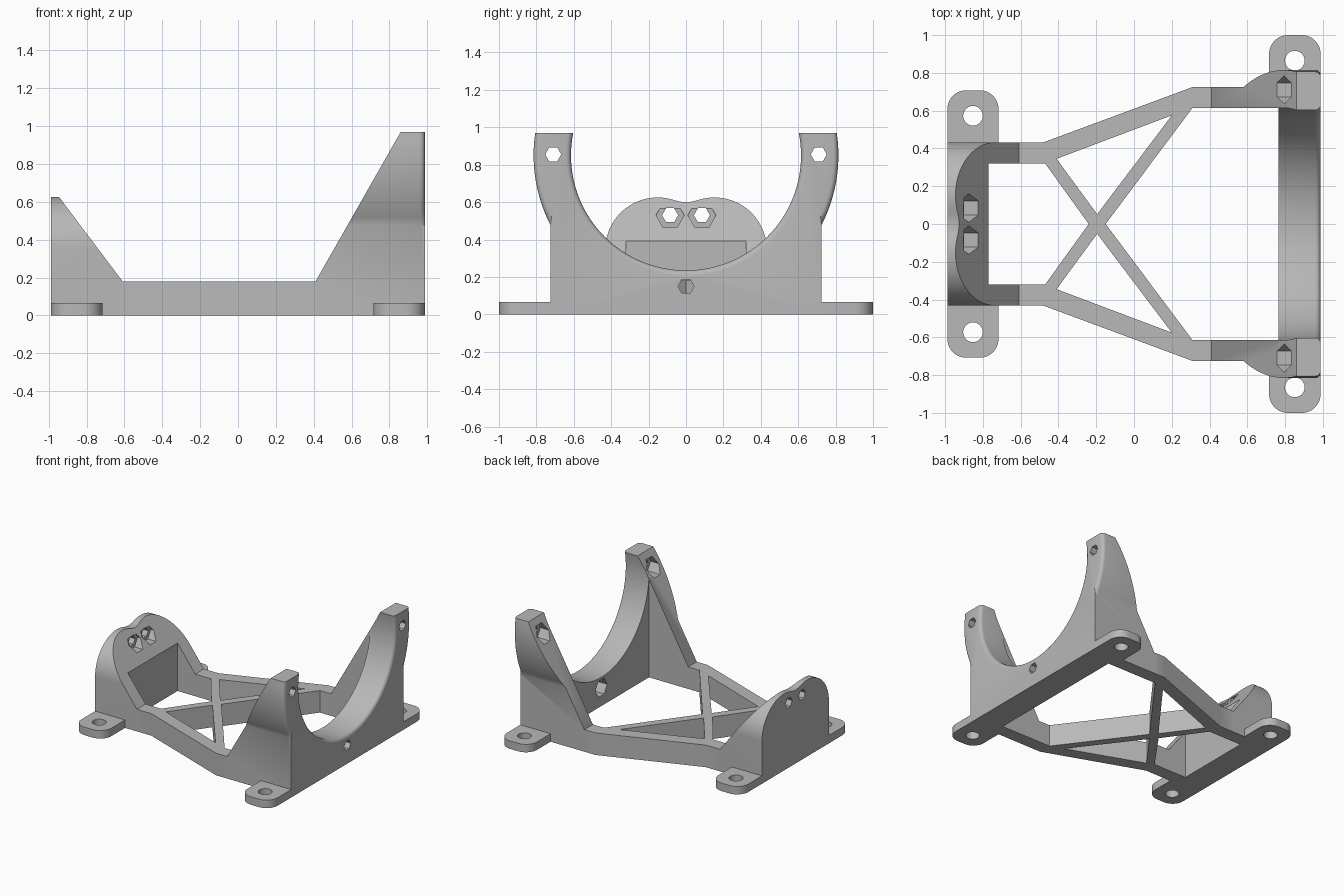
import bpy, bmesh, math

cube = bpy.data.objects.get("Cube")
if cube:
    bpy.data.objects.remove(cube, do_unlink=True)

grey = bpy.data.materials.new("plain grey")
grey.use_nodes = True
grey.diffuse_color = (0.48, 0.48, 0.48, 1)
grey.node_tree.nodes["Principled BSDF"].inputs["Base Color"].default_value = grey.diffuse_color

END = 0.988          # half length along x
RAIL_TOP = 0.18
RING_Z, RING_IN, RING_OUT = 0.85, 0.615, 0.815


def arc(cx, cy, r, start, stop, steps):
    """Points on an arc, angles in degrees."""
    out = []
    for i in range(steps + 1):
        a = math.radians(start + (stop - start) * i / steps)
        out.append((cx + r * math.cos(a), cy + r * math.sin(a)))
    return out


def mirrored(half):
    """Close a half outline by reflecting its first coordinate."""
    return half + [(-a, b) for a, b in reversed(half) if abs(a) > 1e-5]


def mirrored_y(half):
    return half + [(a, -b) for a, b in reversed(half) if abs(b) > 1e-5]


def prism(name, pts, axis, lo, hi, round_edges=None):
    """Extrude a flat outline along an axis."""
    place = {"x": lambda a, b, h: (h, a, b),
             "y": lambda a, b, h: (a, h, b),
             "z": lambda a, b, h: (a, b, h)}[axis]
    bm = bmesh.new()
    low = [bm.verts.new(place(a, b, lo)) for a, b in pts]
    top = [bm.verts.new(place(a, b, hi)) for a, b in pts]
    bm.faces.new(low)
    bm.faces.new(top)
    for i in range(len(pts)):
        j = (i + 1) % len(pts)
        bm.faces.new((low[i], low[j], top[j], top[i]))
    bmesh.ops.recalc_face_normals(bm, faces=bm.faces[:])
    if round_edges:
        bmesh.ops.bevel(bm, geom=[e for e in bm.edges if round_edges(e)],
                        offset=0.028, segments=4, profile=0.5,
                        affect="EDGES", clamp_overlap=False)
    mesh = bpy.data.meshes.new(name)
    bm.to_mesh(mesh)
    bm.free()
    mesh.materials.append(grey)
    obj = bpy.data.objects.new(name, mesh)
    bpy.context.collection.objects.link(obj)
    return obj


def activate(obj):
    bpy.ops.object.select_all(action="DESELECT")
    obj.select_set(True)
    bpy.context.view_layer.objects.active = obj


def carve(obj, cutter, operation="DIFFERENCE"):
    """Apply a boolean and discard the cutter."""
    activate(obj)
    mod = obj.modifiers.new("carve", "BOOLEAN")
    mod.operation, mod.solver, mod.object = operation, "EXACT", cutter
    bpy.ops.object.modifier_apply(modifier=mod.name)
    bpy.data.objects.remove(cutter, do_unlink=True)


def opening(pts):
    return prism("opening_cutter", pts, "z", -0.2, 1.3)


def hex_hole(obj, y, z, floor, inner_end):
    """Bolt hole with a larger nut pocket on the inward side."""
    lo, hi = sorted((floor, inner_end))
    carve(obj, prism("bolt_cutter", arc(y, z, 0.043, 0, 300, 5), "x", floor - 0.2, floor + 0.2))
    carve(obj, prism("nut_cutter", arc(y, z, 0.075, 0, 300, 5), "x", lo, hi))


def finish(obj):
    activate(obj)
    bpy.ops.object.shade_smooth_by_angle(angle=math.radians(30))


# Openings shared by the frame and the two end brackets
rear_gap = mirrored_y([(-0.77, 0.32), (-0.47, 0.32), (-0.24, 0)])
front_gap = mirrored_y([(0.765, RING_IN), (0.31, RING_IN), (-0.15, 0)])

# Open frame: side rails and crossed braces
frame = prism("cross_braced_frame", mirrored_y(
    [(-0.61, 0.432), (-0.48, 0.432), (0.31, 0.725), (0.41, 0.725)]), "z", 0, RAIL_TOP)
carve(frame, opening(rear_gap))
carve(frame, opening(front_gap))
for s in (1, -1):
    carve(frame, opening([(-0.41, s * 0.345), (0.2, s * 0.575), (-0.195, s * 0.052)]))
finish(frame)

# Large ring cradle with sloping gussets
outer_low = -math.degrees(math.acos(0.725 / RING_OUT))
outer_top = math.degrees(math.asin(0.12 / RING_OUT))
inner_top = math.degrees(math.asin(0.12 / RING_IN))
half = ([(0.725, 0)] + arc(0, RING_Z, RING_OUT, outer_low, outer_top, 12)
        + arc(0, RING_Z, RING_IN, inner_top, -90, 36))
half[-1] = (0, RING_Z - RING_IN)


def on_ring(edge):
    if any(v.co.x < END - 0.001 for v in edge.verts):
        return False
    radii = [math.hypot(v.co.y, v.co.z - RING_Z) for v in edge.verts]
    return any(all(abs(d - r) < 0.003 for d in radii) for r in (RING_IN, RING_OUT))


cradle = prism("ring_cradle", mirrored(half), "x", 0.3, END, on_ring)
slope = [(0.41, -0.2), (0.41, RAIL_TOP), (0.86, 0.97), (0.917, 1.07), (1.2, 1.07), (1.2, -0.2)]
carve(cradle, prism("slope_cutter", slope, "y", -1.2, 1.2), "INTERSECT")
carve(cradle, opening(front_gap))
for y, z in ((0.71, 0.855), (-0.71, 0.855), (0, 0.15)):
    hex_hole(cradle, y, z, 0.87, 0.5)
finish(cradle)

# Smaller two-lobed end bracket
lobes = ([(0.432, 0)] + arc(0.152, 0.345, 0.28, 0, 105, 22)
         + [(0.055, 0.608), (0.028, 0.602), (0, 0.6)])
bracket = prism("lobed_bracket", mirrored(lobes), "x", -END, -0.4)
slope = [(-1.2, -0.2), (-1.2, 0.8), (-1.077, 0.8), (-0.61, RAIL_TOP), (-0.61, -0.2)]
carve(bracket, prism("slope_cutter", slope, "y", -1.2, 1.2), "INTERSECT")
carve(bracket, opening(rear_gap))
for y in (0.085, -0.085):
    hex_hole(bracket, y, 0.53, -0.9, -0.5)
finish(bracket)

# Rounded mounting tabs with screw holes
R = 0.1
for end, x0, x1, y0, y1 in (("rear", -END, -0.717, 0.432, 0.708),
                            ("front", 0.715, END, 0.725, 1.0)):
    for side, s in (("left", 1), ("right", -1)):
        outline = ([(x0, y0), (x1, y0)] + arc(x1 - R, y1 - R, R, 0, 90, 10)
                   + arc(x0 + R, y1 - R, R, 90, 180, 10))
        tab = prism(f"{end}_{side}_tab", [(x, s * y) for x, y in outline], "z", 0, 0.065)
        hole = arc((x0 + x1) / 2, s * (y1 - 0.135), 0.052, 0, 348.75, 31)
        carve(tab, opening(hole))
        finish(tab)
